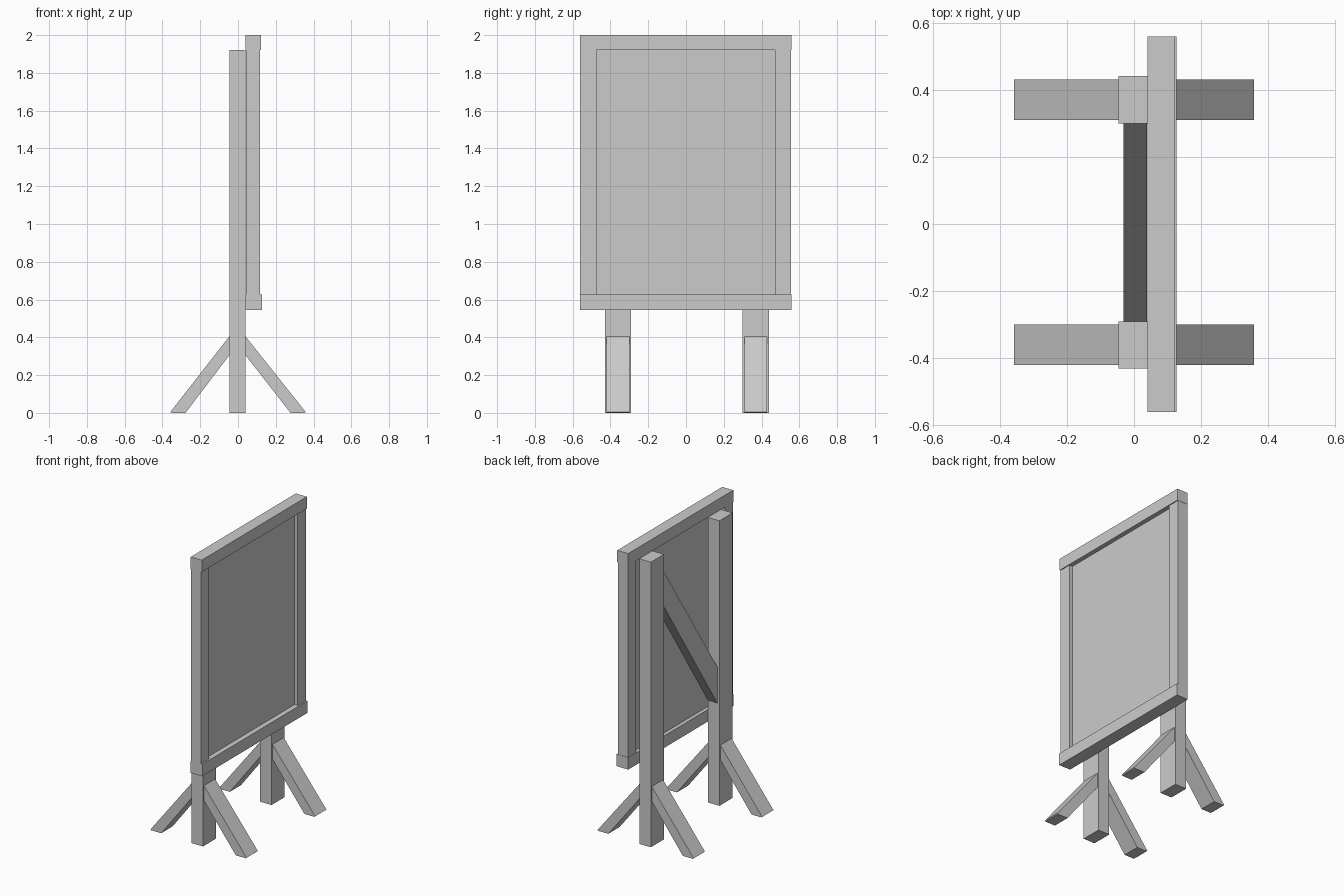
import bpy

if "Cube" in bpy.data.objects:
    bpy.data.objects.remove(bpy.data.objects["Cube"])


def prism(name, profile, axis, lo, hi):
    """Extrude a flat profile along x (profile in yz) or y (profile in xz)."""
    def point(p, d):
        return (d, p[0], p[1]) if axis == 'x' else (p[0], d, p[1])
    n = len(profile)
    verts = [point(p, lo) for p in profile] + [point(p, hi) for p in profile]
    faces = [tuple(range(n)), tuple(range(n, 2 * n))]
    faces += [(i, (i + 1) % n, n + (i + 1) % n, n + i) for i in range(n)]
    mesh = bpy.data.meshes.new(name)
    mesh.from_pydata(verts, [], faces)
    obj = bpy.data.objects.new(name, mesh)
    bpy.context.collection.objects.link(obj)
    # Make the normals face outwards
    bpy.context.view_layer.objects.active = obj
    bpy.ops.object.mode_set(mode='EDIT')
    bpy.ops.mesh.select_all(action='SELECT')
    bpy.ops.mesh.normals_make_consistent(inside=False)
    bpy.ops.object.mode_set(mode='OBJECT')
    return obj


def box(name, x, y, z):
    return prism(name, [(y[0], z[0]), (y[1], z[0]), (y[1], z[1]), (y[0], z[1])], 'x', *x)


# Posts, each with a front and a back slanted foot
for label, y in (("left", -0.36), ("right", 0.37)):
    box(f"{label}_post", (-0.046, 0.04), (y - 0.07, y + 0.07), (0, 1.92))
    for end, s, start in (("front", 1, 0.04), ("back", -1, -0.046)):
        foot = [(start, 0.405), (s * 0.358, 0.005), (s * 0.352, 0), (s * 0.278, 0), (start, 0.305)]
        prism(f"{label}_{end}_foot", foot, 'y', y - 0.06, y + 0.06)

# Diagonal brace between the posts
prism("diagonal_brace", [(0.30, 1.82), (0.30, 1.585), (-0.29, 0.685), (-0.29, 0.93)],
      'x', -0.032, 0.038)

# Board frame
box("top_rail", (0.04, 0.122), (-0.56, 0.558), (1.92, 2.0))
box("bottom_rail", (0.04, 0.126), (-0.56, 0.558), (0.545, 0.626))
for label, y in (("left", (-0.56, -0.475)), ("right", (0.47, 0.556))):
    box(f"{label}_stile", (0.042, 0.116), y, (0.626, 1.92))

# Recessed panel
box("panel", (0.065, 0.092), (-0.475, 0.47), (0.626, 1.92))
